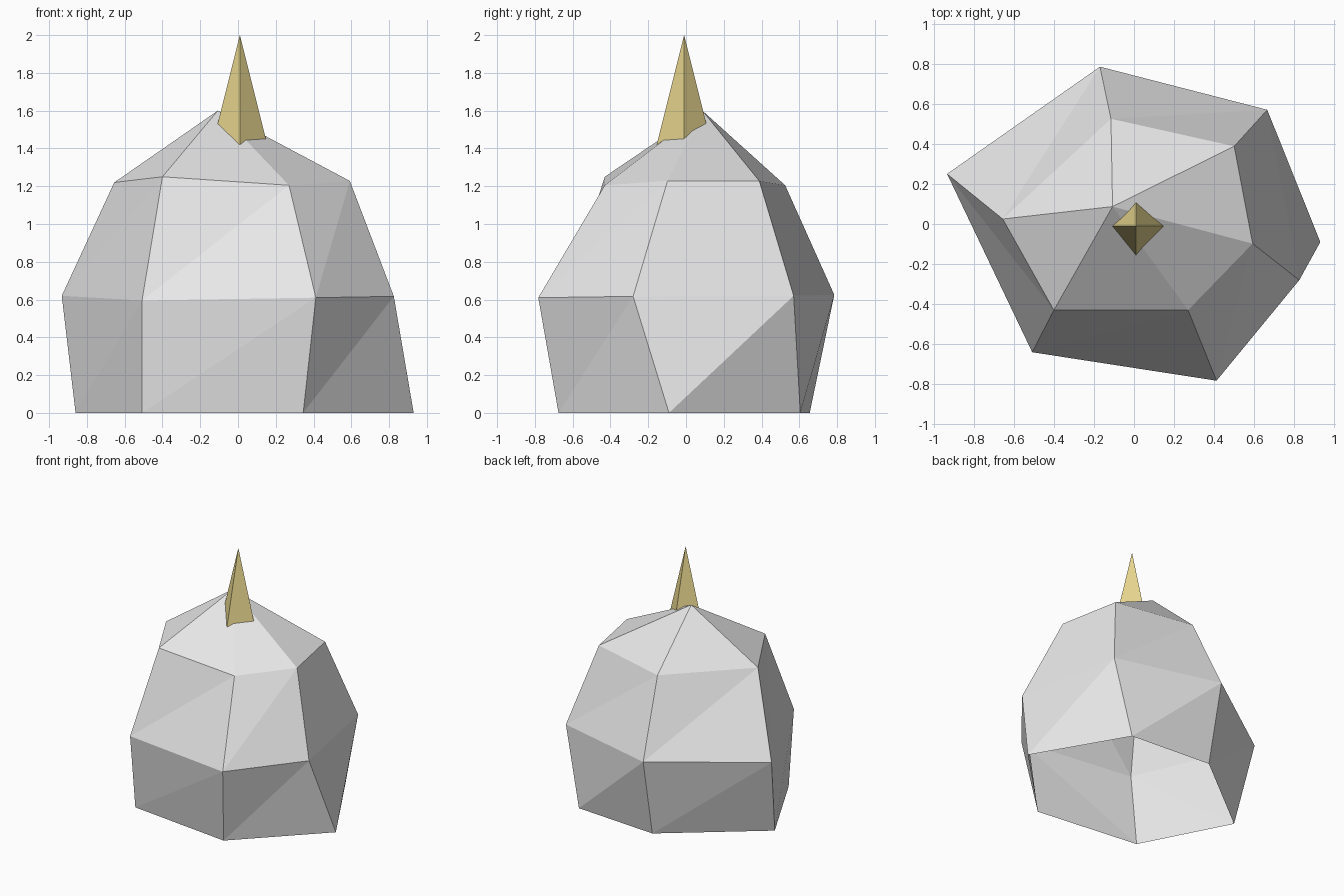
import bpy, bmesh

if "Cube" in bpy.data.objects:
    bpy.data.objects.remove(bpy.data.objects["Cube"])


def material(name, rgb):
    m = bpy.data.materials.new(name)
    m.diffuse_color = (*rgb, 1)
    m.use_nodes = True
    m.node_tree.nodes["Principled BSDF"].inputs["Base Color"].default_value = m.diffuse_color
    return m


def finish(bm, name, mat):
    bmesh.ops.recalc_face_normals(bm, faces=bm.faces)
    mesh = bpy.data.meshes.new(name)
    bm.to_mesh(mesh)
    bm.free()
    mesh.materials.append(mat)
    obj = bpy.data.objects.new(name, mesh)
    bpy.context.collection.objects.link(obj)
    return obj


# Boulder: three uneven six-sided rings, listed counter-clockwise from front left
RINGS = [
    [(-.507, -.575, 0), (.345, -.675, 0), (.93, -.09, 0),
     (.525, .605, 0), (-.16, .655, 0), (-.86, .105, 0)],
    [(-.508, -.64, .595), (.412, -.782, .61), (.825, -.28, .617),
     (.665, .57, .62), (-.17, .785, .625), (-.933, .25, .62)],
    [(-.40, -.43, 1.25), (.27, -.43, 1.205), (.592, -.098, 1.228),
     (.50, .388, 1.228), (-.115, .525, 1.205), (-.655, .025, 1.22)],
]
bm = bmesh.new()
rings = [[bm.verts.new(p) for p in ring] for ring in RINGS]
peak = bm.verts.new((-.107, .087, 1.6))
for i in range(6):                      # the shell is open underneath
    j = (i + 1) % 6
    for low, high in zip(rings, rings[1:]):
        bm.faces.new((low[i], low[j], high[j]))
        bm.faces.new((low[i], high[j], high[i]))
    bm.faces.new((rings[2][i], rings[2][j], peak))
finish(bm, "boulder", material("light grey stone", (.80, .80, .80)))

# Four-sided spike, sunk into the top of the boulder
TIP, BASE = 2.0, 1.28
bm = bmesh.new()
bmesh.ops.create_cone(bm, cap_ends=True, segments=4,
                      radius1=.25 * (TIP - BASE), radius2=0, depth=TIP - BASE)
bmesh.ops.remove_doubles(bm, verts=bm.verts, dist=.0001)
bmesh.ops.translate(bm, verts=bm.verts, vec=(.010, -.010, (TIP + BASE) / 2))
finish(bm, "spike", material("pale gold", (.80, .67, .27)))
